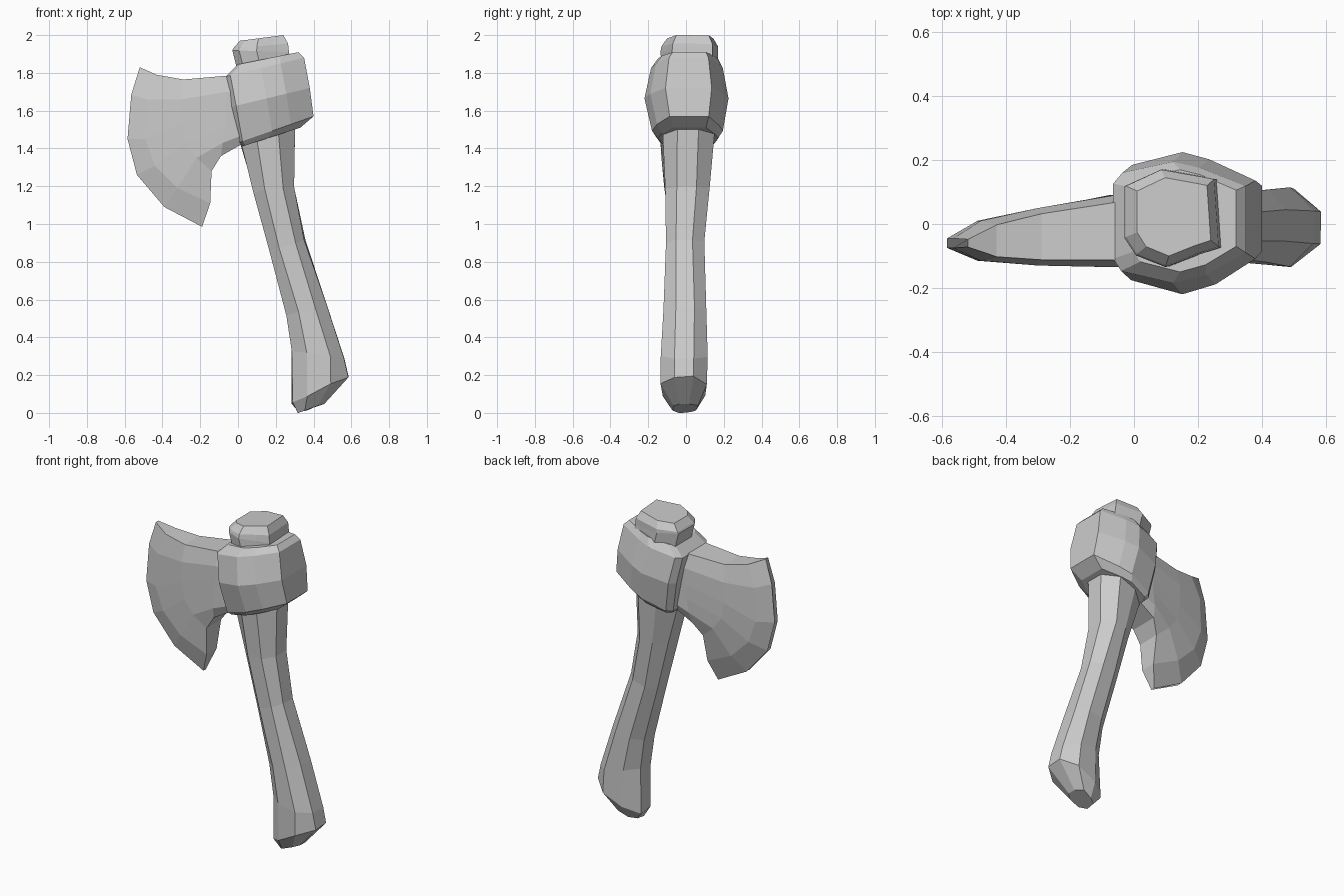
import bpy, bmesh, random
from mathutils import Vector

random.seed(4)


def loft(name, rings, jitter=0.0):
    """Skin a list of equal-length point loops and cap both ends."""
    bm = bmesh.new()
    loops = [[bm.verts.new(p + Vector([random.uniform(-jitter, jitter) for _ in range(3)]))
              for p in ring] for ring in rings]
    n = len(loops[0])
    for a, b in zip(loops, loops[1:]):
        for i in range(n):
            j = (i + 1) % n
            bm.faces.new((a[i], a[j], b[j], b[i]))
    bm.faces.new(loops[0])
    bm.faces.new(loops[-1])
    bmesh.ops.recalc_face_normals(bm, faces=bm.faces)
    me = bpy.data.meshes.new(name)
    bm.to_mesh(me)
    bm.free()
    ob = bpy.data.objects.new(name, me)
    bpy.context.collection.objects.link(ob)
    return ob


def sections(outline, rows):
    """Fit a 0..1 outline between left and right edge points and a y range."""
    return [[Vector((lx + (rx - lx) * s, y0 + (y1 - y0) * t, lz + (rz - lz) * s))
             for s, t in outline] for lx, lz, rx, rz, y0, y1 in rows]


octagon = [(0, .3), (.27, .03), (.7, 0), (1, .28), (1, .7), (.72, 1), (.3, .97), (0, .7)]

# Curved wooden handle with flared, slanted butt
loft("handle", sections(octagon, [
    (.32, .0, .46, .05, -.07, .06),
    (.285, .055, .58, .19, -.13, .11),
    (.29, .33, .565, .29, -.13, .11),
    (.26, .52, .475, .56, -.125, .11),
    (.17, .86, .355, .92, -.105, .10),
    (.085, 1.17, .30, 1.20, -.11, .12),
    (.02, 1.42, .30, 1.50, -.125, .145),
    (.01, 1.60, .28, 1.65, -.125, .145),
]), 0.006)

# Handle end poking out above the head
peg_outline = [(0, .3), (.12, .12), (.43, 0), (.75, .12), (1, .2),
               (.95, .9), (.85, .92), (.38, 1), (0, .83)]
loft("handle_end", sections(peg_outline, [
    (.0, 1.80, .28, 1.86, -.13, .17),
    (-.03, 1.92, .27, 1.91, -.135, .17),
    (-.025, 1.93, .265, 1.955, -.13, .17),
    (.01, 1.97, .24, 2.0, -.10, .145),
]))

# Faceted socket around the handle
socket_outline = [(0, .2), (.06, .1), (.45, 0), (.7, .07), (1, .25),
                  (1, .8), (.65, .95), (.45, 1), (.07, .91), (0, .82)]
loft("head_socket", sections(socket_outline, [
    (.02, 1.41, .33, 1.51, -.15, .17),
    (.0, 1.43, .40, 1.57, -.18, .195),
    (-.035, 1.62, .38, 1.72, -.22, .225),
    (-.065, 1.78, .35, 1.88, -.185, .195),
    (.0, 1.845, .32, 1.91, -.15, .17),
]))

# Bearded blade: columns of (x, z) from socket to cutting edge, with y range
columns = [
    (-.13, .10, [(.05, 1.78), (.05, 1.70), (.05, 1.62), (.05, 1.55), (.05, 1.48), (.05, 1.44)]),
    (-.135, .09, [(-.06, 1.785), (-.06, 1.70), (-.07, 1.60), (-.07, 1.51), (-.08, 1.43), (-.09, 1.36)]),
    (-.13, .05, [(-.29, 1.765), (-.30, 1.66), (-.30, 1.53), (-.28, 1.43), (-.22, 1.35), (-.14, 1.28)]),
    (-.115, .01, [(-.43, 1.79), (-.48, 1.66), (-.49, 1.45), (-.44, 1.31), (-.32, 1.19), (-.147, 1.11)]),
    (-.075, -.045, [(-.52, 1.83), (-.565, 1.685), (-.585, 1.45), (-.535, 1.26), (-.39, 1.09), (-.19, .985)]),
]
blade = []
for y0, y1, pts in columns:
    mid, half = (y0 + y1) / 2, (y1 - y0) / 2
    thick = [half * (.8 if i in (0, 5) else 1) for i in range(6)]
    front = [Vector((x, mid - h, z)) for (x, z), h in zip(pts, thick)]
    back = [Vector((x, mid + h, z)) for (x, z), h in zip(pts, thick)]
    blade.append(front + back[::-1])
loft("blade", blade)
